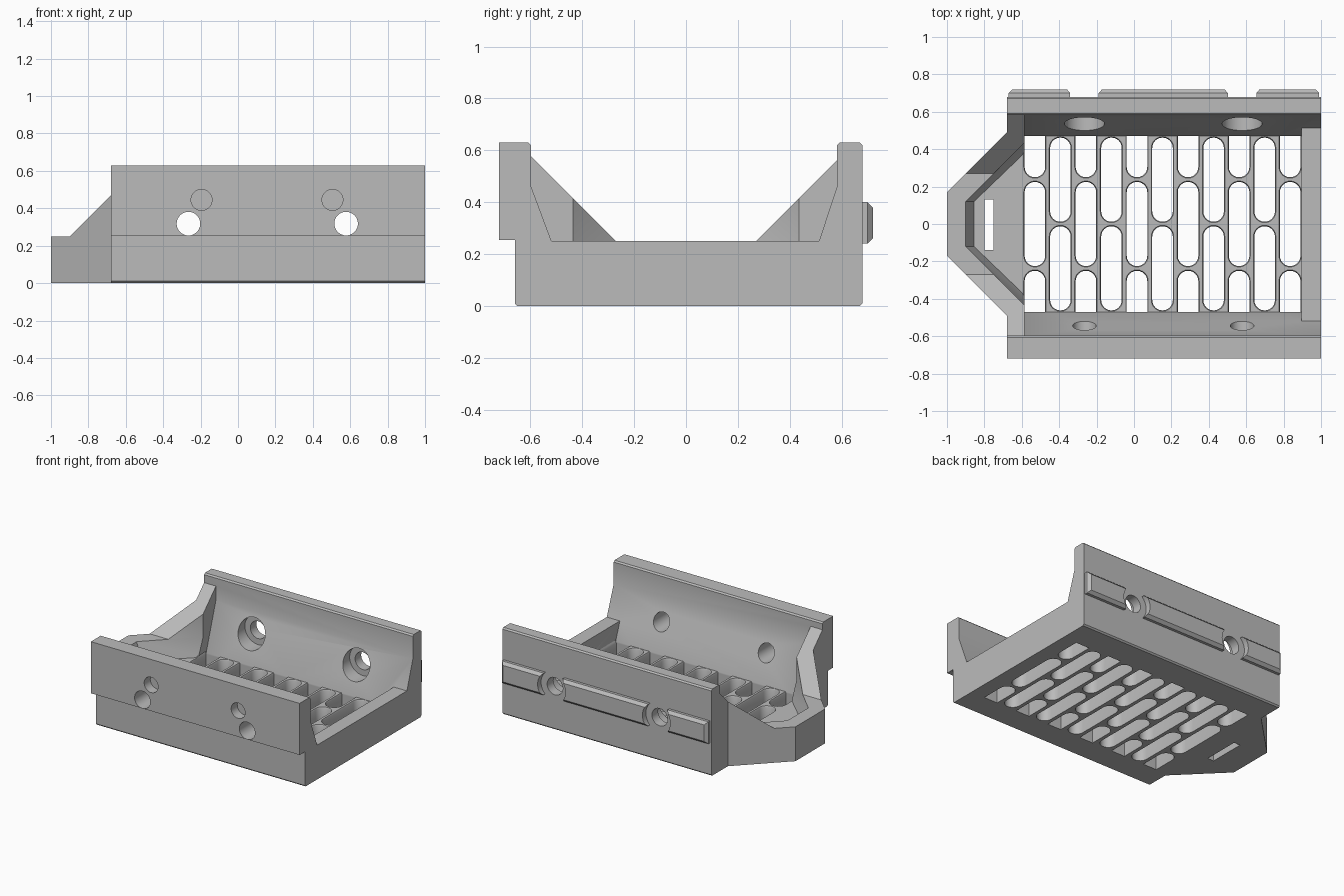
import bpy, bmesh
from math import sin, cos, pi, radians

old = bpy.data.objects.get("Cube")
if old:
    bpy.data.objects.remove(old, do_unlink=True)

grey = bpy.data.materials.new("plain grey")
grey.use_nodes = True
colour = (0.5, 0.5, 0.5, 1)
grey.diffuse_color = colour
for node in grey.node_tree.nodes:
    if node.type == 'BSDF_PRINCIPLED':
        node.inputs["Base Color"].default_value = colour


def loft(bm, loops):
    """Closed solid through loops with equal point counts."""
    rings = [[bm.verts.new(p) for p in loop] for loop in loops]
    n = len(rings[0])
    for a, b in zip(rings, rings[1:]):
        for i in range(n):
            j = (i + 1) % n
            bm.faces.new((a[i], a[j], b[j], b[i]))
    bm.faces.new(rings[0])
    bm.faces.new(rings[-1])


def solid(name, *loft_list):
    bm = bmesh.new()
    for loops in loft_list:
        loft(bm, loops)
    bmesh.ops.recalc_face_normals(bm, faces=bm.faces)
    mesh = bpy.data.meshes.new(name)
    bm.to_mesh(mesh)
    bm.free()
    mesh.materials.append(grey)
    ob = bpy.data.objects.new(name, mesh)
    bpy.context.scene.collection.objects.link(ob)
    return ob


def along_x(profile, x0, x1):
    return [[(x, y, z) for y, z in profile] for x in (x0, x1)]


def along_z(outline, z0, z1):
    return [[(x, y, z) for x, y in outline] for z in (z0, z1)]


def rect(a0, a1, b0, b1):
    return [(a0, b0), (a1, b0), (a1, b1), (a0, b1)]


def cylinder_y(x, z, r, y0, y1, n=40):
    return [[(x + r * cos(2 * pi * i / n), y, z + r * sin(2 * pi * i / n))
             for i in range(n)] for y in (y0, y1)]


def combine(ob, tool, operation):
    """Apply a boolean and remove the tool."""
    tool.hide_render = True
    mod = ob.modifiers.new(operation, 'BOOLEAN')
    mod.operation = operation
    mod.solver = 'EXACT'
    mod.object = tool
    bpy.context.view_layer.update()
    dg = bpy.context.evaluated_depsgraph_get()
    mesh = bpy.data.meshes.new_from_object(ob.evaluated_get(dg))
    ob.modifiers.clear()
    ob.data = mesh
    bpy.data.objects.remove(tool, do_unlink=True)


def slot(x, y0, y1, round0, round1, n=12):
    """Long slot through the floor, its top rim chamfered."""
    r = 0.055
    loops = []
    for z, w in ((-0.1, r), (0.11, r), (0.13, r + 0.01)):
        loop = []
        for end, rounded, start in ((y1, round1, 0), (y0, round0, pi)):
            side = 1 if start == 0 else -1
            if rounded:
                c = end - side * r
                loop += [(x + w * cos(start + pi * i / n),
                          c + w * sin(start + pi * i / n), z) for i in range(n + 1)]
            else:
                loop += [(x + side * w, end, z), (x - side * w, end, z)]
        loops.append(loop)
    return loops


# Tray body: floor with two sloped side walls
section = [(-0.65, 0), (0.67, 0), (0.68, 0.01), (0.68, 0.62), (0.67, 0.63),
           (0.592, 0.63), (0.582, 0.62), (0.582, 0.46), (0.47, 0.12),
           (-0.47, 0.12), (-0.597, 0.46), (-0.597, 0.62), (-0.607, 0.63),
           (-0.72, 0.63), (-0.72, 0.255), (-0.66, 0.255), (-0.66, 0.01)]
tray = solid("tray", along_x(section, -0.68, 1))

# Low wall closing the left end
combine(tray, solid("end_wall", along_x(
    [(-0.56, 0.005), (0.56, 0.005), (0.56, 0.24), (0.55, 0.25), (-0.55, 0.25), (-0.56, 0.24)],
    0.895, 1)), 'UNION')

# Tapered nose with rising wings
half = [(-1, 0.17), (-0.68, 0.49), (-0.68, 0.6), (-0.585, 0.6)]
outline = [(x, -y) for x, y in reversed(half)] + half
nose = solid("nose", along_z(outline, 0, 0.62))
above = [(0.27, 0.25), (0.7, 0.68), (0.7, 0.9)]
combine(nose, solid("nose_top_cutter", along_x(
    [(-y, z) for y, z in reversed(above)] + above, -1.2, -0.4)), 'DIFFERENCE')
levels = []
for z, x, reach in ((0.12, -0.855, 0.38), (0.25, -0.9, 0.435), (0.9, -0.9, 0.435)):
    levels.append([(-0.5, -reach, z), (-0.585, -reach, z), (x, -0.12, z),
                   (x, 0.12, z), (-0.585, reach, z), (-0.5, reach, z)])
combine(nose, solid("nose_pocket_cutter", levels), 'DIFFERENCE')
combine(tray, nose, 'UNION')

# Staggered floor slots and the strap slot in the nose
slots = [along_z(rect(-0.8, -0.75, -0.14, 0.13), -0.1, 0.2)]
for i in range(11):
    x = -0.53 + 0.1365 * i
    if i % 2:
        slots += [slot(x, 0.012, 0.462, True, True), slot(x, -0.462, -0.012, True, True)]
    else:
        slots += [slot(x, -0.225, 0.225, True, True),
                  slot(x, 0.25, 0.47, True, False), slot(x, -0.47, -0.25, False, True)]
combine(tray, solid("slot_cutter", *slots), 'DIFFERENCE')

# Bolt holes through both walls, counterbores and blind holes
bolts = (-0.265, 0.578)
bolt_z = 0.318
combine(tray, solid("bolt_cutter", *[cylinder_y(x, bolt_z, 0.063, -1, 1) for x in bolts]),
        'DIFFERENCE')
combine(tray, solid("counterbore_cutter",
                    *[cylinder_y(x, bolt_z, 0.107, 0.4, 0.61) for x in bolts]), 'DIFFERENCE')
combine(tray, solid("blind_hole_cutter",
                    *[cylinder_y(x, 0.445, 0.056, -0.8, -0.65) for x in (-0.195, 0.505)]),
        'DIFFERENCE')

# Chamfered pads on the back, scalloped around the bolts
parts = [tray]
for name, x0, x1 in (("right_back_pad", -0.67, -0.33), ("middle_back_pad", -0.2, 0.51),
                     ("left_back_pad", 0.645, 0.99)):
    loops = []
    for y, inset in ((0.675, 0), (0.7, 0), (0.72, 0.02)):
        loops.append([(x, y, z) for x, z in
                      rect(x0 + inset, x1 - inset, 0.24 + inset, 0.4 - inset)])
    pad = solid(name, loops)
    combine(pad, solid("scallop_cutter",
                       *[cylinder_y(x, bolt_z, 0.112, 0.6, 0.8) for x in bolts]), 'DIFFERENCE')
    parts.append(pad)

# Smooth the round surfaces, keep edges crisp
for ob in parts:
    bpy.ops.object.select_all(action='DESELECT')
    ob.select_set(True)
    bpy.context.view_layer.objects.active = ob
    bpy.ops.object.shade_smooth_by_angle(angle=radians(28))
